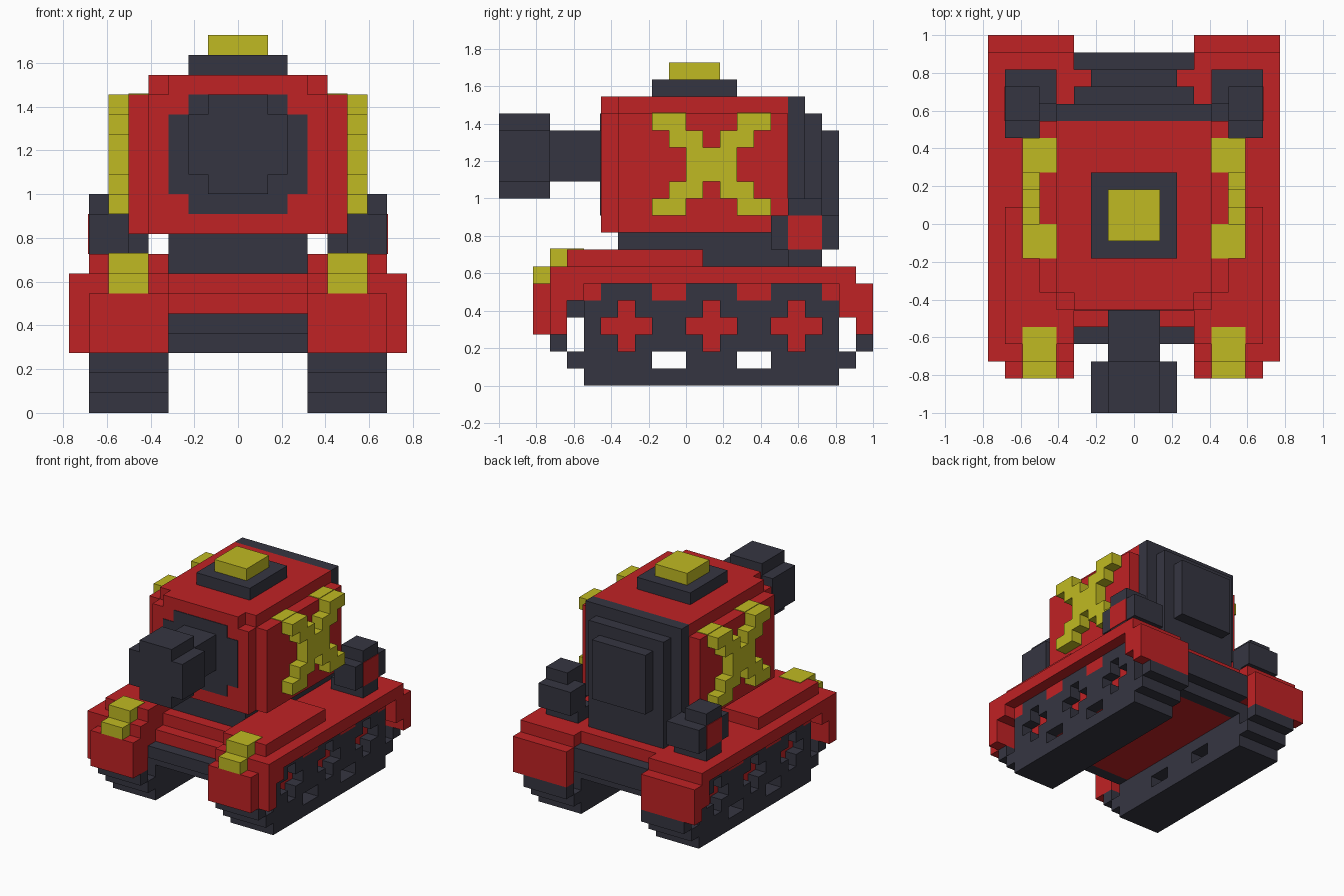
import bpy, bmesh
from mathutils import Vector

U = 1 / 11  # edge of one block
EPS = 0.05  # small lift for painted plates, in blocks

cube = bpy.data.objects.get("Cube")
if cube:
    bpy.data.objects.remove(cube, do_unlink=True)


def material(name, rgb):
    m = bpy.data.materials.new(name)
    m.diffuse_color = (*rgb, 1)
    m.use_nodes = True
    bsdf = next(n for n in m.node_tree.nodes if n.type == 'BSDF_PRINCIPLED')
    bsdf.inputs["Base Color"].default_value = (*rgb, 1)
    return m


RED = material("red", (0.53, 0.016, 0.018))
DARK = material("dark_slate", (0.036, 0.036, 0.053))
YELLOW = material("yellow", (0.53, 0.49, 0.016))


def blocks(name, mat, boxes):
    """One object from boxes given as (x0, x1, y0, y1, z0, z1) in blocks."""
    bm = bmesh.new()
    for x0, x1, y0, y1, z0, z1 in boxes:
        vs = bmesh.ops.create_cube(bm, size=1)["verts"]
        for v in vs:
            v.co = Vector((x1 if v.co.x > 0 else x0,
                           y1 if v.co.y > 0 else y0,
                           z1 if v.co.z > 0 else z0)) * U
    me = bpy.data.meshes.new(name)
    bm.to_mesh(me)
    bm.free()
    me.materials.append(mat)
    ob = bpy.data.objects.new(name, me)
    bpy.context.collection.objects.link(ob)
    return ob


def centred(name, mat, boxes):
    """Boxes symmetric in x, given as (half_width, y0, y1, z0, z1)."""
    return blocks(name, mat, [(-b[0], *b) for b in boxes])


def pair(name, mat, boxes):
    """Left part and its mirrored right part."""
    blocks("left_" + name, mat, boxes)
    blocks("right_" + name, mat, [(-b[1], -b[0], *b[2:]) for b in boxes])


# Hull between the tracks
centred("hull", RED, [(3.5, -5, 9, 6, 7), (3.5, -6, -5, 5, 6), (3.5, -5, 8, 3, 6)])
centred("hull_nose", DARK, [(3.5, -7, -5, 4, 5), (3.5, -6, -5, 3, 4)])
centred("hull_tail", DARK, [(3.5, 8, 10, 4, 6), (3.5, 8, 9, 3, 4)])

# Fenders
pair("fender", RED, [
    (3.5, 8.5, -8, 10, 6, 7),
    (3.5, 7.5, -9, -8, 3, 6), (3.5, 8.5, -8, -7, 3, 6), (3.5, 8.5, -7, -6, 5, 6),
    (3.5, 8.5, 9, 10, 4, 6), (3.5, 8.5, 10, 11, 3, 6),
    (3.5, 7.5, -7, 1, 7, 8),
])
pair("headlight", YELLOW, [(4.5, 6.5, -9, -8, 6, 7), (4.5, 6.5, -8, -7, 7, 8),
                           (4.5, 6.5, -8, -6, 8 - EPS, 8 + EPS)])

# Tracks: belt with stepped ends, then wheels with cross-shaped recesses
X0, XM, X1 = 3.5, 6.5, 7.5
track = [(X0, X1, -6, 9, 0, 1)]
for y, z in ((-8, 2), (-7, 1), (9, 1), (10, 2)):
    track.append((X0, X1, y, y + 1, z, z + 1))
for y0, y1 in ((-6, -2), (0, 3), (5, 9)):
    track.append((X0, X1, y0, y1, 1, 2))
track.append((X0, XM - 0.5, -6, 9, 2, 6))
for c in (-5, 0, 5):
    track.append((XM, X1, c, c + 3, 5, 6))
    for z in (2, 4):
        track += [(XM, X1, c, c + 1, z, z + 1), (XM, X1, c + 2, c + 3, z, z + 1)]
for y0, y1 in ((-6, -5), (-2, 0), (3, 5), (8, 9)):
    track.append((XM, X1, y0, y1, 2, 5))
pair("track", DARK, track)
pair("wheel_hubs", RED, [(XM - 0.5, XM, -6, 9, 2, 6)] +
     [(XM, X1, y0, y1, 5, 6) for y0, y1 in ((-6, -5), (-2, 0), (3, 5), (8, 9))])

# Turret
centred("turret_ring", DARK, [(3.5, -4, 8, 7, 8), (3.5, -4, 5, 8, 9)])
centred("turret", RED, [(5.5, -4, 6, 9, 16), (4.5, -4, 6, 16, 17),
                        (4.5, -5, -4, 9, 16), (3.5, -5, -4, 16, 17)])
centred("turret_back", DARK, [(4.5, 6, 7, 9, 17), (3.5, 7, 8, 8, 16), (2.5, 8, 9, 10, 15)])
centred("hatch_base", DARK, [(2.5, -2, 3, 17, 18)])
centred("hatch_lid", YELLOW, [(1.5, -1, 2, 18, 19)])

# Gun
centred("gun_mantlet", DARK, [(2.5, -5 - EPS, -4.5, 10, 16), (3.5, -5 - EPS, -4.5, 11, 15)])
centred("gun_barrel", DARK, [(1.5, -8, -5, 12, 15)])
centred("gun_muzzle", DARK, [(1.5, -11, -8, 11, 16), (2.5, -11, -8, 12, 15)])

# Raised cross on each turret side
cross = [(5.5, 6.5, 0, 3, 12, 14)]
for z_end, z_in in ((15, 14), (10, 11)):
    for y_end, y_in in ((-2, -1), (3, 2)):
        cross.append((5.5, 6.5, y_end, y_end + 2, z_end, z_end + 1))
        cross.append((5.5, 6.5, y_in, y_in + 2, z_in, z_in + 1))
cross += [(4.5, 5.5, y, y + 2, 16 - EPS, 16 + EPS) for y in (-2, 3)]
pair("turret_cross", YELLOW, cross)

# Rear exhaust pods with red side plates
pair("exhaust_pod", DARK, [(4.5, 7.5, 6, 8, 7, 8), (5.5, 7.5, 5, 7, 8, 10),
                           (4.5, 7.5, 7, 9, 8, 10), (5.5, 7.5, 6, 8, 10, 11)])
pair("pod_plate", RED, [(7.4, 7.5 + EPS, 6, 8, 8, 10)])
